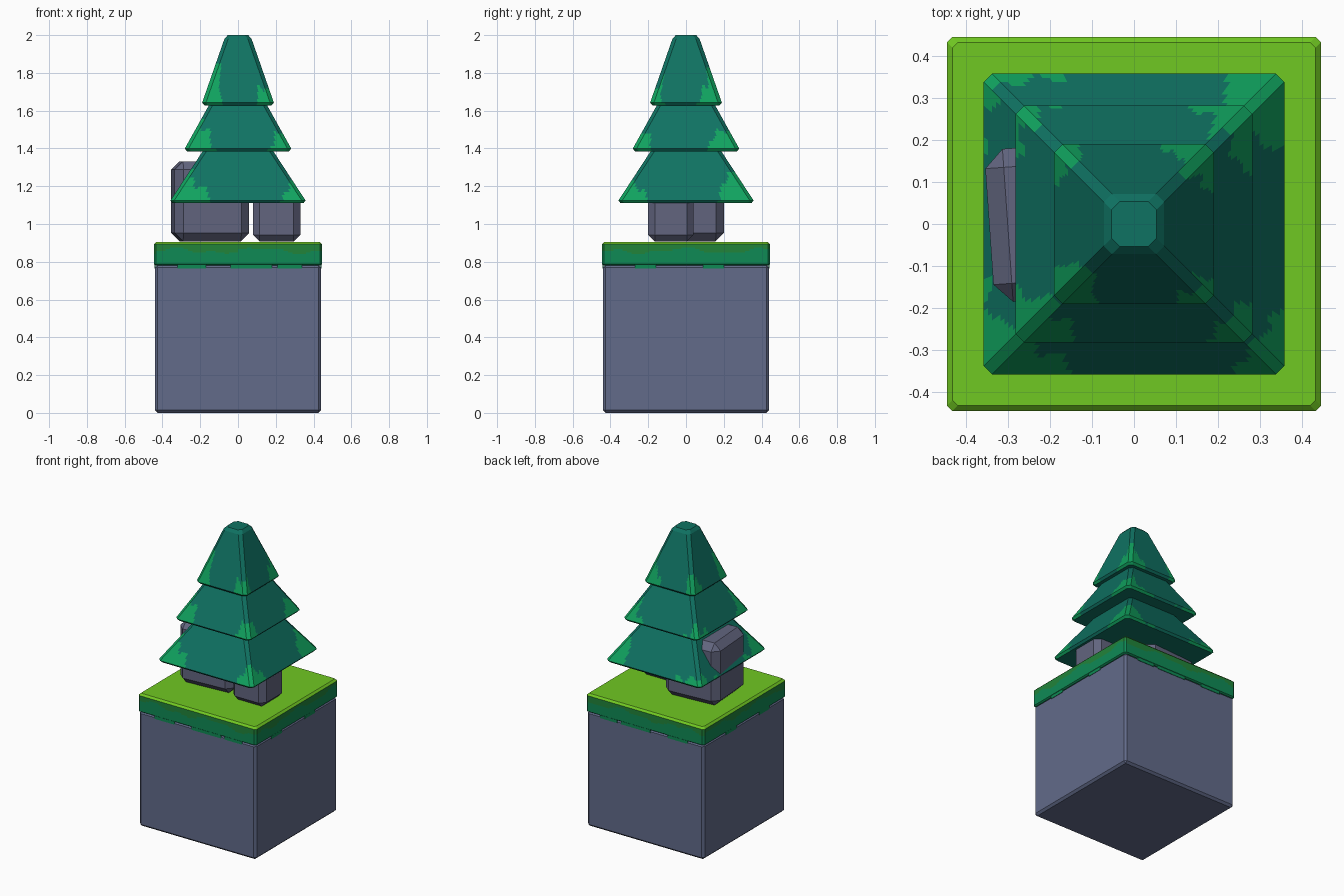
import bpy, bmesh, math

if "Cube" in bpy.data.objects:
    bpy.data.objects.remove(bpy.data.objects["Cube"])


def material(name, hex_colour):
    m = bpy.data.materials.new(name)
    rgb = [int(hex_colour[i:i + 2], 16) / 255 for i in (0, 2, 4)]
    lin = [c / 12.92 if c <= 0.04045 else ((c + 0.055) / 1.055) ** 2.4 for c in rgb]
    m.diffuse_color = (*lin, 1)
    m.use_nodes = True
    m.node_tree.nodes["Principled BSDF"].inputs["Base Color"].default_value = m.diffuse_color
    return m


STONE = material("blue grey stone", "626B8A")
ROCK = material("purple grey rock", "62657F")
LIME = material("lime grass", "70C822")
GRASS = material("mid green grass", "21843A")
TEAL_GRASS = material("teal grass", "0F8A55")
PINE = material("dark pine", "0F7262")
PINE_LIGHT = material("light pine", "10A35F")


def finish(bm, name, mats):
    mesh = bpy.data.meshes.new(name)
    bm.to_mesh(mesh)
    bm.free()
    for m in mats:
        mesh.materials.append(m)
    ob = bpy.data.objects.new(name, mesh)
    bpy.context.collection.objects.link(ob)
    return ob


def block(name, lo, hi, mat, bevel=0.0, turn=0.0):
    bm = bmesh.new()
    bmesh.ops.create_cube(bm, size=1)
    for v in bm.verts:
        v.co = [v.co[i] * (hi[i] - lo[i]) for i in range(3)]
    if bevel:
        bmesh.ops.bevel(bm, geom=bm.edges[:], offset=bevel, segments=1, affect='EDGES')
    ob = finish(bm, name, [mat])
    ob.location = [(a + b) / 2 for a, b in zip(lo, hi)]
    ob.rotation_euler.z = math.radians(turn)
    return ob


def square_stack(name, rings, chamfer, n, rule, mats):
    """Loft chamfered square rings (z, half width); rule(side, u, z) picks the colour."""
    bm = bmesh.new()
    loops = []
    for z, h in rings:
        loop = []
        for s in range(4):
            c, d = round(math.cos(s * math.pi / 2)), round(math.sin(s * math.pi / 2))
            for k in range(n + 1):
                x, y = (h - chamfer) * (2 * k / n - 1), -h
                loop.append(bm.verts.new((x * c - y * d, x * d + y * c, z)))
        loops.append(loop)
    count = len(loops[0])
    for j in range(len(rings) - 1):
        z = (rings[j][0] + rings[j + 1][0]) / 2
        for i in range(count):
            s, k = divmod(i, n + 1)
            u = min(1, 2 * (k + 0.5) / n - 1)
            nx = (i + 1) % count
            f = bm.faces.new((loops[j][i], loops[j][nx], loops[j + 1][nx], loops[j + 1][i]))
            f.material_index = rule(s, u, z)
    bm.faces.new(loops[0][::-1]).material_index = rule(0, 0, rings[0][0])
    bm.faces.new(loops[-1]).material_index = rule(0, 0, rings[-1][0])
    return finish(bm, name, mats)


# stone base cube
block("stone_base", (-0.44, -0.44, 0), (0.44, 0.44, 0.785), STONE, 0.014)


# grass slab: lime top, two wavy green bands on the sides
def grass_rule(s, u, z):
    if z > 0.893:
        return 0
    edge = 0.858 + 0.012 * math.sin(6 * u + 1.9 * s) + 0.007 * math.sin(15 * u + s)
    return 1 if z > edge else 2


levels = [0.787 + 0.106 * i / 12 for i in range(13)]
square_stack("grass_slab", [(0.78, 0.435)] + [(z, 0.445) for z in levels] + [(0.906, 0.432)],
             0.012, 36, grass_rule, [LIME, GRASS, TEAL_GRASS])

# grass tufts hanging just over the stone, same on opposite sides
tufts = {"y": [(-0.32, -0.17), (-0.04, 0.18), (0.21, 0.34)],
         "x": [(-0.27, -0.16), (0.09, 0.20)]}
for axis, spans in tufts.items():
    for sign in (-1, 1):
        a, b = sorted((sign * 0.436, sign * 0.443))
        for i, (p, q) in enumerate(spans):
            lo, hi = ((p, a), (q, b)) if axis == "y" else ((a, p), (b, q))
            block(f"grass_tuft_{axis}{sign}_{i}", (*lo, 0.764), (*hi, 0.785), TEAL_GRASS)

# rocks: a tall one poking through the lowest branches and a small one in front
block("large_rock", (-0.345, -0.175, 0.908), (0.05, 0.19, 1.332), ROCK, 0.044, 4)
block("small_rock", (0.08, -0.20, 0.908), (0.33, 0.04, 1.16), ROCK, 0.035, 0)

# three pine tiers: bottom z, top z, bottom and top half widths
tiers = [(1.11, 1.40, 0.358, 0.18), (1.385, 1.64, 0.282, 0.15), (1.628, 2.0, 0.19, 0.072)]
for t, (z0, z1, w0, w1) in enumerate(tiers):
    lip = 0.014
    inner = z1 - (0.02 if t == 2 else 0.004)
    rows = 18
    rings = [(z0, w0 - 0.012)]
    for j in range(rows + 1):
        f = j / rows
        rings.append((z0 + lip + f * (inner - z0 - lip), w0 + f * (w1 - w0)))
    rings.append((z1, w1 - 0.018))

    # light patches climb from the lower corners with a wobbly edge
    def pine_rule(s, u, z, t=t, z0=z0, z1=z1):
        f = (z - z0) / (z1 - z0)
        if f <= 0 or f > 0.75:
            return 0
        lean = 0.12 * (-u if s % 2 == 0 else u)
        reach = (-0.28 + 0.72 * abs(u) ** 1.3 + lean
                 + 0.10 * math.sin(8 * u + 1.7 * s + t) + 0.06 * math.sin(19 * u + 2 * s + 3 * t))
        return 1 if f < reach else 0

    square_stack(f"pine_tier_{t + 1}", rings, 0.02, 36, pine_rule, [PINE, PINE_LIGHT])
